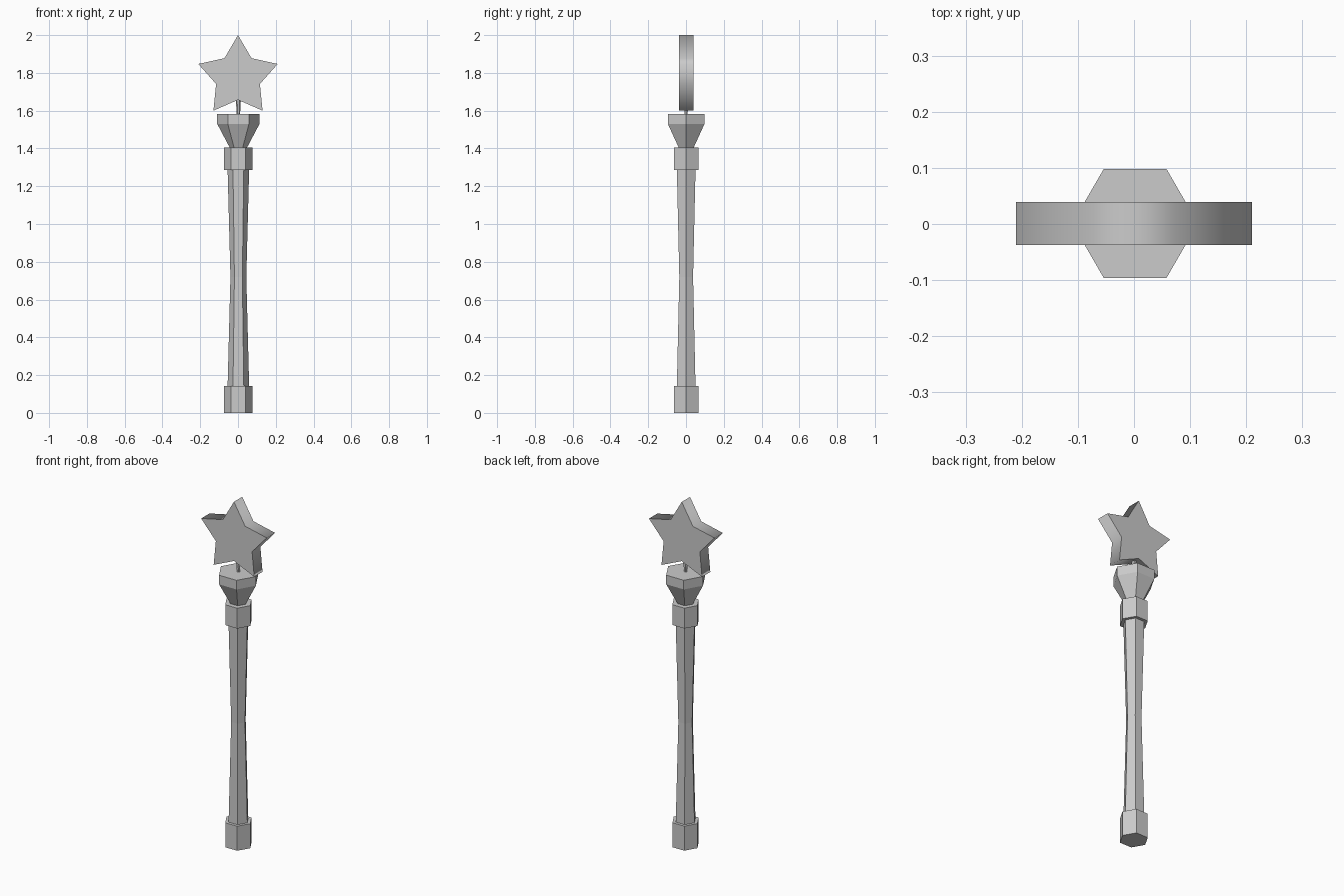
import bpy
import bmesh
from math import sin, cos, pi

default_cube = bpy.data.objects.get("Cube")
if default_cube:
    bpy.data.objects.remove(default_cube, do_unlink=True)

grey = bpy.data.materials.new("light_grey")
grey.use_nodes = True
colour = (0.6, 0.6, 0.6, 1)
grey.diffuse_color = colour
grey.node_tree.nodes["Principled BSDF"].inputs["Base Color"].default_value = colour

AXIS_X, AXIS_Y = 0.002, 0.001


def finish(name, bm):
    bmesh.ops.recalc_face_normals(bm, faces=bm.faces)
    mesh = bpy.data.meshes.new(name)
    bm.to_mesh(mesh)
    bm.free()
    mesh.materials.append(grey)
    obj = bpy.data.objects.new(name, mesh)
    bpy.context.collection.objects.link(obj)
    return obj


def hex_column(name, profile, sides=6):
    """Closed six-sided column through (radius, height) rings, corners on +x and -x."""
    bm = bmesh.new()
    rings = [[bm.verts.new((AXIS_X + r * cos(2 * pi * i / sides),
                            AXIS_Y + r * sin(2 * pi * i / sides), z))
              for i in range(sides)] for r, z in profile]
    for low, high in zip(rings, rings[1:]):
        for i in range(sides):
            j = (i + 1) % sides
            bm.faces.new((low[i], low[j], high[j], high[i]))
    bm.faces.new(rings[0])
    bm.faces.new(rings[-1])
    return finish(name, bm)


def star(name, outer, inner, centre_z, depth):
    """Five-pointed plate with a softly shaded rim and crisp front and back."""
    bm = bmesh.new()
    outline = []
    for i in range(10):
        r = inner if i % 2 else outer
        a = i * pi / 5
        outline.append(bm.verts.new((r * sin(a), AXIS_Y - depth / 2, centre_z + r * cos(a))))
    front = bm.faces.new(outline)
    extruded = bmesh.ops.extrude_face_region(bm, geom=[front], use_keep_orig=True)
    back = [g for g in extruded["geom"] if isinstance(g, bmesh.types.BMVert)]
    bmesh.ops.translate(bm, verts=back, vec=(0, depth, 0))
    for face in bm.faces:
        face.smooth = len(face.verts) == 4
    for edge in bm.edges:
        edge.smooth = all(f.smooth for f in edge.link_faces)
    return finish(name, bm)


# Handle, from the foot up
hex_column("base_grip", [(0.076, 0), (0.076, 0.142)])
hex_column("shaft", [(0.057, 0.142), (0.042, 0.72), (0.057, 1.287)])
hex_column("collar", [(0.076, 1.287), (0.076, 1.405)])
hex_column("cup", [(0.046, 1.405), (0.112, 1.53), (0.112, 1.583)])

# Star on its thin stem
hex_column("stem", [(0.009, 1.583), (0.014, 1.67)])
star("star", 0.221, 0.122, 1.779, 0.076)
